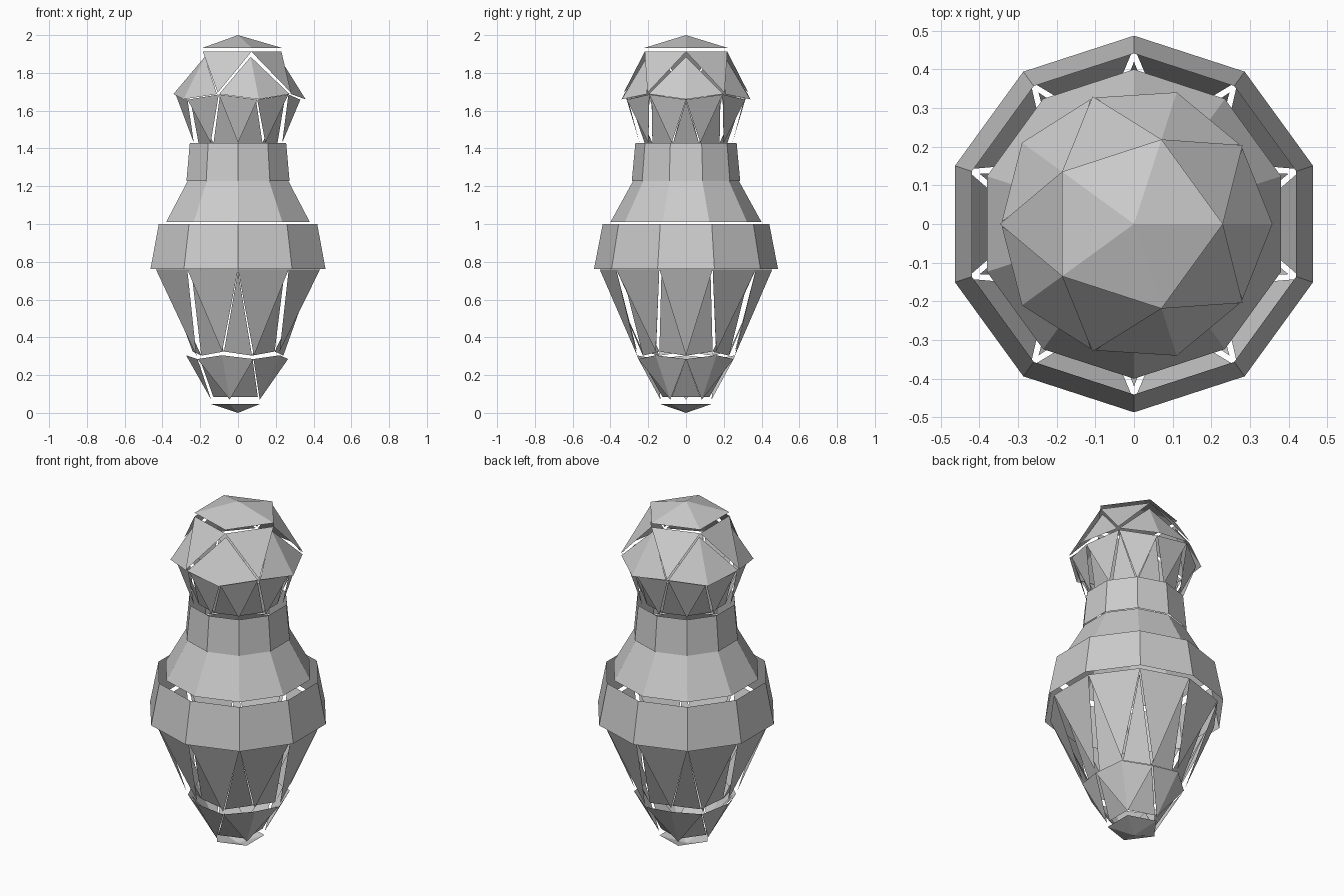
import bpy, bmesh
from math import cos, sin, radians
from mathutils import Vector

if "Cube" in bpy.data.objects:
    bpy.data.objects.remove(bpy.data.objects["Cube"])


def pol(r, deg, z):
    """Point from radius, angle and height."""
    return Vector((r * cos(radians(deg)), r * sin(radians(deg)), z))


def build(name, faces):
    """Make a flat-shaded object from outward-facing polygons around the axis."""
    bm = bmesh.new()
    for pts in faces:
        n = (pts[1] - pts[0]).cross(pts[2] - pts[0])
        mid = sum(pts, Vector()) / len(pts)
        if n.dot(mid - Vector((0, 0, 1))) < 0:
            pts = pts[::-1]
        bm.faces.new([bm.verts.new(p) for p in pts])
    bmesh.ops.remove_doubles(bm, verts=bm.verts, dist=0.0005)
    me = bpy.data.meshes.new(name)
    bm.to_mesh(me)
    bm.free()
    ob = bpy.data.objects.new(name, me)
    bpy.context.collection.objects.link(ob)
    return ob


def band(name, r0, z0, r1, z1):
    """Ten-sided open band."""
    build(name, [[pol(r0, a, z0), pol(r0, a + 36, z0),
                  pol(r1, a + 36, z1), pol(r1, a, z1)]
                 for a in range(18, 378, 36)])


def cap(name, r, z, tip, start):
    """Five-sided shallow pyramid."""
    build(name, [[pol(r, a, z), pol(r, a + 72, z), Vector((0, 0, tip))]
                 for a in range(start, start + 360, 72)])


def tri_ring(name, start, step, tip, base, half):
    """Ring of loose triangles; tip and base are (radius, z)."""
    build(name, [[pol(tip[0], a, tip[1]), pol(base[0], a - half, base[1]),
                  pol(base[0], a + half, base[1])]
                 for a in range(start, start + 360, step)])


def kite_ring(name, start, tip, side, mid, half):
    """Ring of five folded kites."""
    faces = []
    for a in range(start, start + 360, 72):
        t, m = pol(tip[0], a, tip[1]), pol(mid[0], a, mid[1])
        for s in (-half, half):
            faces.append([t, pol(side[0], a + s, side[1]), m])
    build(name, faces)


# Closed ends
cap("top_cap", 0.23, 1.933, 2.0, 0)
cap("bottom_cap", 0.14, 0.046, 0.0, 36)

# Upper head
tri_ring("head_triangles", 36, 72, (0.347, 1.695), (0.23, 1.912), 36)
kite_ring("head_kites", 0, (0.217, 1.885), (0.342, 1.688), (0.358, 1.66), 35)

# Lower head: outer down-pointing panels, inner up-pointing panels
ring_z = {0: 1.658, 1: 1.686}
faces_out, faces_in = [], []
for k in range(10):
    a = 36 * k
    faces_out.append([pol(0.33, a, ring_z[k % 2]),
                      pol(0.33, a + 36, ring_z[(k + 1) % 2]),
                      pol(0.246, a + 18, 1.43)])
    faces_in.append([pol(0.31, a, ring_z[k % 2] - 0.005),
                     pol(0.22, a - 18, 1.43), pol(0.22, a + 18, 1.43)])
build("head_lower_outer", faces_out)
build("head_lower_inner", faces_in)

# Neck, shoulder and belt
band("neck", 0.287, 1.228, 0.268, 1.43)
band("shoulder", 0.40, 1.01, 0.28, 1.228)
band("belt", 0.487, 0.762, 0.441, 1.0)

# Body panels tapering down from the belt
ring_z = {0: 0.303, 1: 0.325}
faces_out, faces_in = [], []
for k in range(10):
    a = 36 * k
    faces_out.append([pol(0.457, a - 18, 0.76), pol(0.457, a + 18, 0.76),
                      pol(0.272, a, ring_z[k % 2])])
    faces_in.append([pol(0.42, a + 18, 0.75), pol(0.24, a, ring_z[k % 2]),
                     pol(0.24, a + 36, ring_z[(k + 1) % 2])])
build("body_outer_panels", faces_out)
build("body_inner_panels", faces_in)

# Foot panels
kite_ring("foot_kites", 36, (0.142, 0.07), (0.265, 0.285), (0.275, 0.305), 36)
tri_ring("foot_triangles", 0, 72, (0.25, 0.285), (0.13, 0.083), 36)
